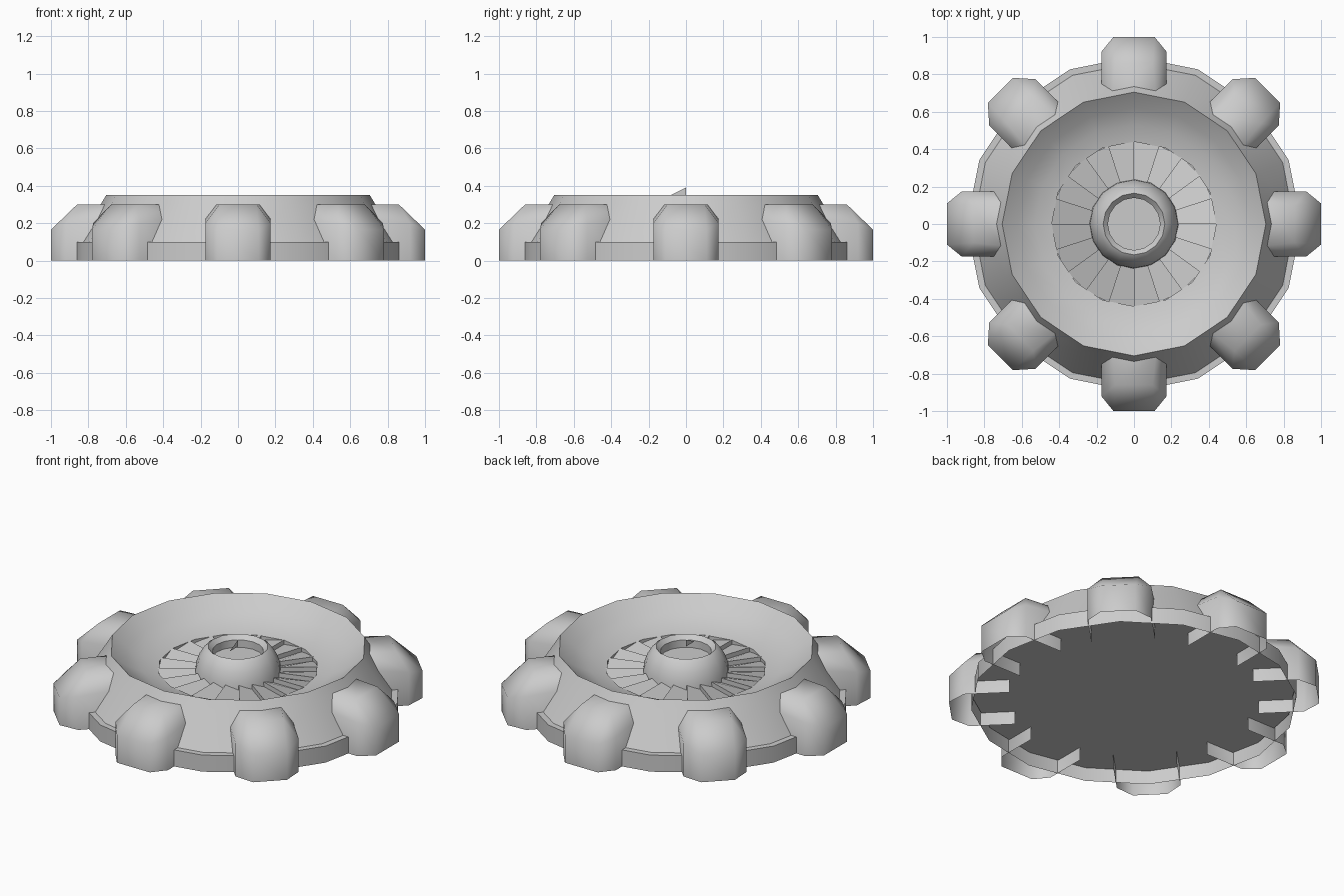
import bpy, bmesh
from math import sin, cos, pi, radians
from mathutils import Matrix

if "Cube" in bpy.data.objects:
    bpy.data.objects.remove(bpy.data.objects["Cube"])


def make(name, bm, smooth=0, recalc=True):
    if recalc:
        bmesh.ops.recalc_face_normals(bm, faces=bm.faces)
    me = bpy.data.meshes.new(name)
    bm.to_mesh(me)
    bm.free()
    ob = bpy.data.objects.new(name, me)
    bpy.context.collection.objects.link(ob)
    if smooth:
        bpy.context.view_layer.objects.active = ob
        ob.select_set(True)
        bpy.ops.object.shade_smooth_by_angle(angle=radians(smooth))
        ob.select_set(False)
    return ob


def lathe(name, profile, n, cap_end=False, smooth=32):
    # profile of (radius, height) points swept around z
    bm = bmesh.new()
    rings = [[bm.verts.new((r * cos(2 * pi * i / n), r * sin(2 * pi * i / n), z))
              for i in range(n)] for r, z in profile]
    for a, b in zip(rings, rings[1:]):
        for i in range(n):
            j = (i + 1) % n
            bm.faces.new((a[i], a[j], b[j], b[i]))
    if cap_end:
        bm.faces.new(rings[-1])
    return make(name, bm, smooth, recalc=False)


# Stepped base, sloping outer wall and dished bowl
lathe("housing", [(0.895, 0), (0.895, 0.10), (0.86, 0.10), (0.735, 0.30), (0.705, 0.35),
                  (0.62, 0.285), (0.53, 0.24), (0.44, 0.22),
                  (0.44, 0.19), (0.2, 0.19)], 16)

# Recessed underside plate
bm = bmesh.new()
bmesh.ops.create_circle(bm, cap_ends=True, segments=16, radius=0.89,
                        matrix=Matrix.Translation((0, 0, 0.08)))
bmesh.ops.reverse_faces(bm, faces=bm.faces)
make("underside_plate", bm, recalc=False)

# Central hub with a hollow top
lathe("hub", [(0.24, 0.18), (0.235, 0.235), (0.215, 0.29), (0.187, 0.335), (0.165, 0.35),
              (0.14, 0.325), (0.14, 0.28)], 16, cap_end=True, smooth=32)

# Tilted fan blades
bm = bmesh.new()
N = 20
for i in range(N):
    a, b = 2 * pi * i / N, 2 * pi * (i + 1) / N
    low, high = 0.195, 0.222
    for far in (b, a):
        pts = [(0.22, a, high), (0.44, a, high), (0.44, far, low), (0.22, far, low)]
        bm.faces.new([bm.verts.new((r * cos(t), r * sin(t), h)) for r, t, h in pts])
make("fan_blades", bm, recalc=False)

# Small upright fin in the hub
bm = bmesh.new()
bm.faces.new([bm.verts.new(p) for p in ((0, -0.08, 0.35), (0, 0, 0.35), (0, 0, 0.39))])
make("hub_fin", bm)


# Eight chamfered lugs around the edge, open underneath
def lug(name, angle, outer, tip):
    bm = bmesh.new()
    half = [(0.67, 0.175, 0.23), (0.92, 0.175, 0.20), (outer, tip, 0.165)]
    outline = half + [(x, -y, z) for x, y, z in reversed(half)]
    mid = [bm.verts.new(p) for p in outline]
    base = [bm.verts.new((x, y, 0)) for x, y, z in outline]
    top = [bm.verts.new(p) for p in ((0.71, 0.115, 0.30), (0.86, 0.10, 0.30),
                                     (0.86, -0.10, 0.30), (0.71, -0.115, 0.30))]
    for i in range(5):
        bm.faces.new((base[i], base[i + 1], mid[i + 1], mid[i]))
    bm.faces.new((mid[0], mid[1], top[1], top[0]))
    bm.faces.new((mid[1], mid[2], top[1]))
    bm.faces.new((mid[2], mid[3], top[2], top[1]))
    bm.faces.new((mid[3], mid[4], top[2]))
    bm.faces.new((mid[4], mid[5], top[3], top[2]))
    bm.faces.new(top)
    bmesh.ops.transform(bm, verts=bm.verts, matrix=Matrix.Rotation(angle, 4, 'Z'))
    make(name, bm, 52)


for i in range(8):
    lug(f"lug_{i + 1}", i * pi / 4, *((1.01, 0.095) if i % 2 else (1.0, 0.11)))
